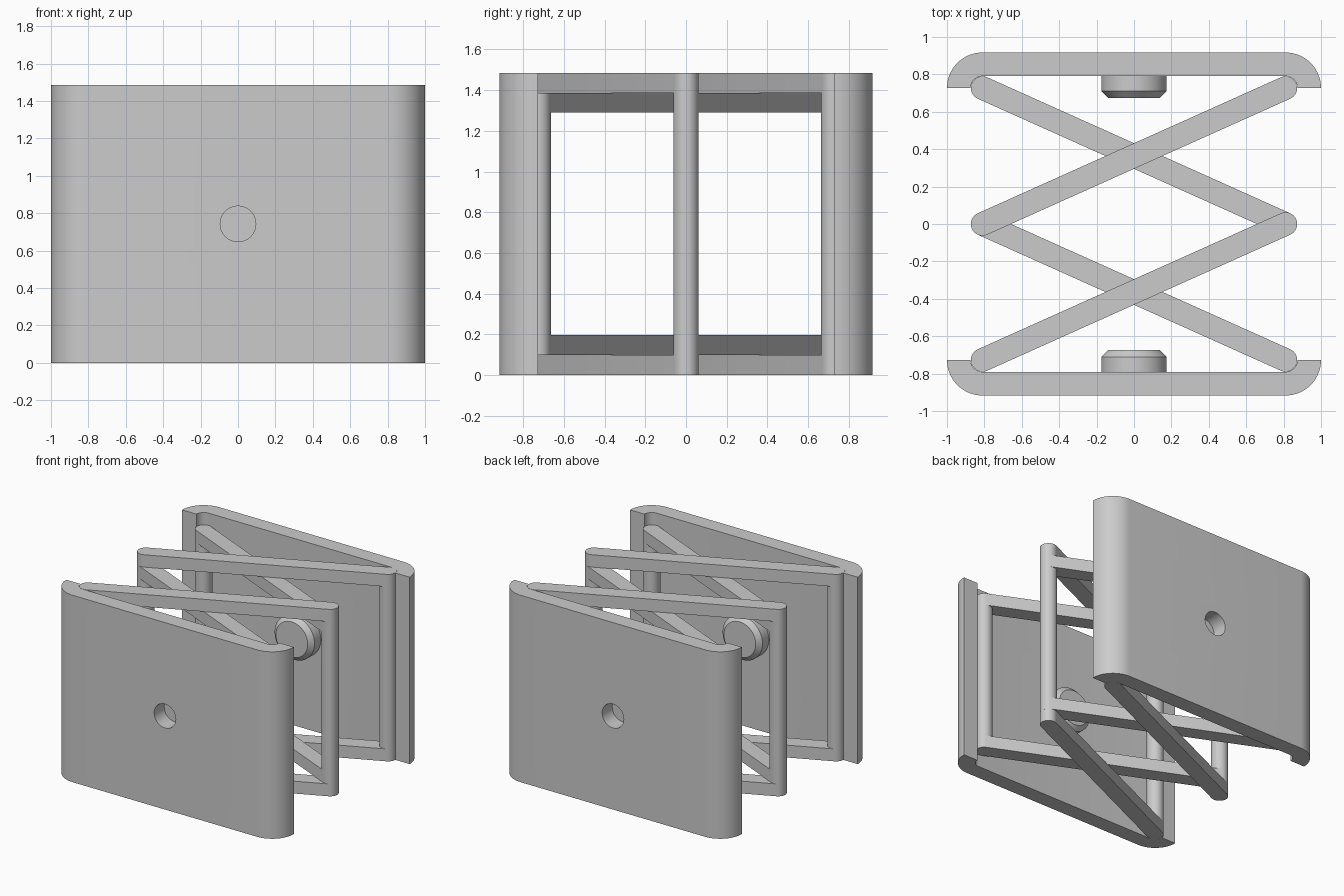
import bpy, bmesh
from math import sin, cos, pi, atan2, radians

if "Cube" in bpy.data.objects:
    bpy.data.objects.remove(bpy.data.objects["Cube"])

H = 1.485           # overall height
PX, PY = 0.81, 0.727  # pivot positions
R = 0.0625          # bar half width
RAIL = 0.098        # rail thickness

grey = bpy.data.materials.new("plain_grey")
grey.use_nodes = True
COLOUR = (0.6, 0.6, 0.6, 1)
grey.diffuse_color = COLOUR
grey.node_tree.nodes["Principled BSDF"].inputs["Base Color"].default_value = COLOUR


def finish(name, bm):
    bmesh.ops.recalc_face_normals(bm, faces=bm.faces)
    mesh = bpy.data.meshes.new(name)
    bm.to_mesh(mesh)
    bm.free()
    mesh.materials.append(grey)
    ob = bpy.data.objects.new(name, mesh)
    bpy.context.collection.objects.link(ob)
    return ob


def smooth(ob):
    bpy.ops.object.select_all(action='DESELECT')
    ob.select_set(True)
    bpy.context.view_layer.objects.active = ob
    bpy.ops.object.shade_smooth_by_angle(angle=radians(30))


def arc(cx, cy, r, a0, a1, n=16):
    return [(cx + r * cos(a0 + (a1 - a0) * i / n),
             cy + r * sin(a0 + (a1 - a0) * i / n)) for i in range(n + 1)]


def prism(name, outline, z0, z1):
    bm = bmesh.new()
    face = bm.faces.new([bm.verts.new((x, y, z0)) for x, y in outline])
    up = bmesh.ops.extrude_face_region(bm, geom=[face])["geom"]
    bmesh.ops.translate(bm, vec=(0, 0, z1 - z0),
                        verts=[v for v in up if isinstance(v, bmesh.types.BMVert)])
    return finish(name, bm)


def lathe_y(name, profile, z):
    # Revolve (radius, y) points around a horizontal axis running along y
    bm = bmesh.new()
    verts = [bm.verts.new((r, y, z)) for r, y in profile]
    edges = [bm.edges.new(pair) for pair in zip(verts, verts[1:])]
    bmesh.ops.spin(bm, geom=verts + edges, cent=(0, 0, z), axis=(0, 1, 0),
                   angle=2 * pi, steps=64, use_merge=True)
    bmesh.ops.remove_doubles(bm, verts=bm.verts, dist=1e-5)
    return finish(name, bm)


def bar(name, a, b, z0, z1):
    # Straight rail with rounded ends
    t = atan2(b[1] - a[1], b[0] - a[0])
    outline = arc(*b, R, t - pi / 2, t + pi / 2) + arc(*a, R, t + pi / 2, t + 1.5 * pi)
    smooth(prism(name, outline, z0, z1))


def post(name, p, z0, z1):
    smooth(prism(name, arc(*p, R, 0, 2 * pi, 32)[:-1], z0, z1))


# End plates with rounded outer corners, pivot sockets and a centre hole
half = (arc(PX, -PY, R + 0.001, -pi / 2, 0, 10)
        + arc(PX, -PY, 0.19, 0, -pi / 2))
outline = half + [(-x, y) for x, y in reversed(half)]
for side, s in (("front", 1), ("back", -1)):
    plate = prism(side + "_plate", [(x, s * y) for x, y in outline], 0, H)
    cutter = lathe_y("hole_cutter", [(0, -s * 1.1), (0.095, -s * 1.1),
                                     (0.095, -s * 0.7), (0, -s * 0.7)], H / 2)
    cut = plate.modifiers.new("hole", 'BOOLEAN')
    cut.operation = 'DIFFERENCE'
    cut.solver = 'EXACT'
    cut.object = cutter
    bpy.ops.object.select_all(action='DESELECT')
    plate.select_set(True)
    bpy.context.view_layer.objects.active = plate
    bpy.ops.object.modifier_apply(modifier=cut.name)
    bpy.data.objects.remove(cutter)
    smooth(plate)
    # Chamfered round boss on the inner face, closing the hole
    smooth(lathe_y(side + "_boss", [(0, -s * 0.79), (0.175, -s * 0.79), (0.175, -s * 0.71),
                                    (0.14, -s * 0.675), (0, -s * 0.675)], H / 2))

# Scissor frames: tall outer frames cross over shorter inner frames
for side, y0, y1 in (("front", -PY, 0), ("back", 0, PY)):
    for kind, sx, low in (("outer", 1, 0), ("inner", -1, RAIL)):
        a, b = (-sx * PX, y0), (sx * PX, y1)
        name = side + "_" + kind
        bar(name + "_lower_rail", a, b, low, low + RAIL)
        bar(name + "_upper_rail", a, b, H - low - RAIL, H - low)
        for end, p in (("start", a), ("end", b)):
            if kind == "outer" or p[1] != 0:   # middle pivots share one post
                post(name + "_post_" + end, p, low + RAIL, H - low - RAIL)
